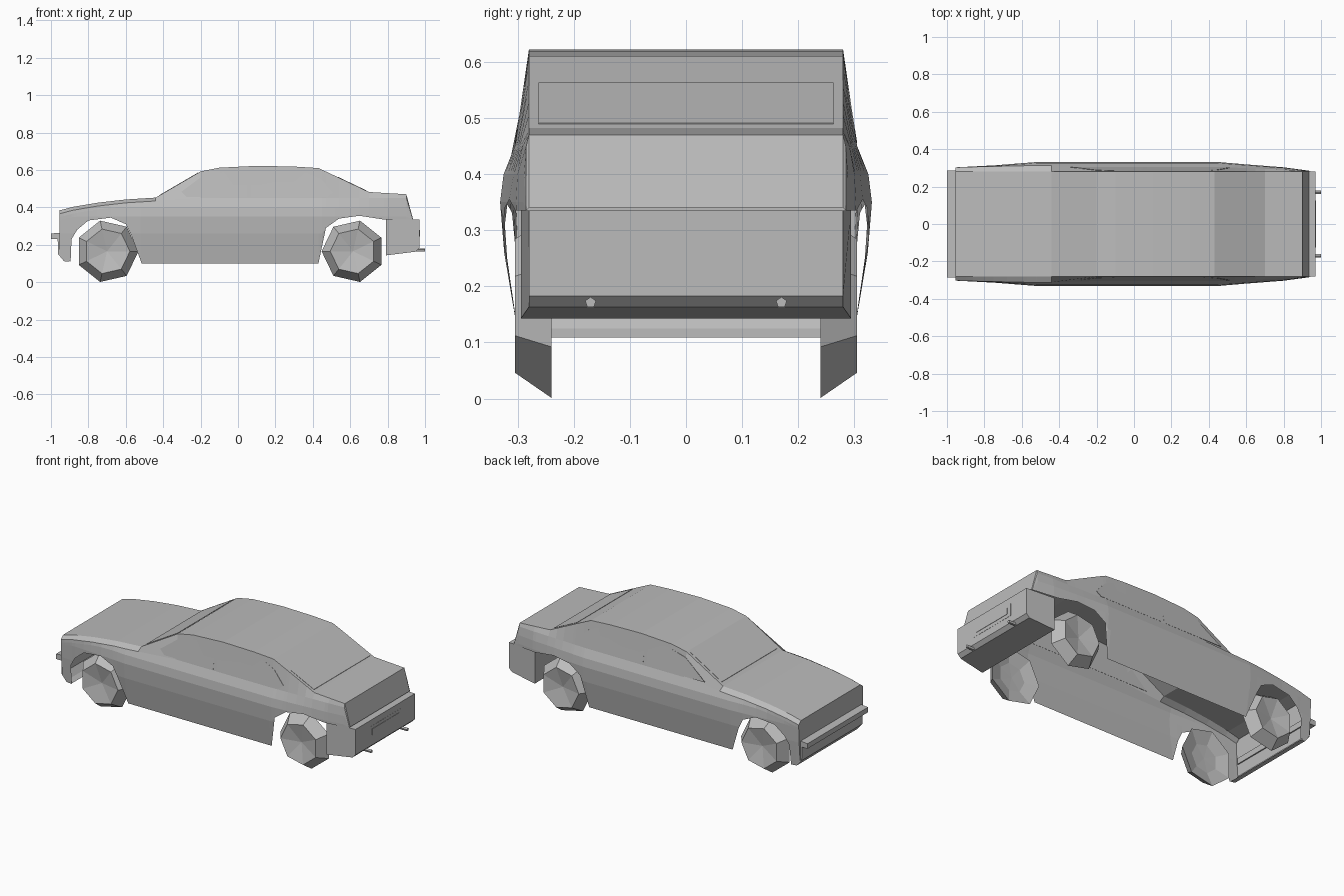
import bpy, bmesh, math
from mathutils import Vector

cube = bpy.data.objects.get("Cube")
if cube:
    bpy.data.objects.remove(cube, do_unlink=True)

# One grey for the whole car
grey = bpy.data.materials.new("plain_grey")
grey.use_nodes = True
COLOUR = (0.5, 0.5, 0.5, 1)
grey.diffuse_color = COLOUR
grey.node_tree.nodes["Principled BSDF"].inputs["Base Color"].default_value = COLOUR


def make(name, verts, faces, solid=True):
    bm = bmesh.new()
    vs = [bm.verts.new(v) for v in verts]
    for f in faces:
        bm.faces.new([vs[i] for i in f])
    bmesh.ops.remove_doubles(bm, verts=bm.verts, dist=0.0005)
    if solid:
        bmesh.ops.recalc_face_normals(bm, faces=bm.faces)
    mesh = bpy.data.meshes.new(name)
    bm.to_mesh(mesh)
    bm.free()
    mesh.materials.append(grey)
    obj = bpy.data.objects.new(name, mesh)
    bpy.context.collection.objects.link(obj)
    return obj


def prism(name, outline, offset):
    """Extrude a closed 3D outline by an offset vector."""
    n = len(outline)
    verts = [Vector(p) for p in outline]
    verts += [v + Vector(offset) for v in verts]
    faces = [list(range(n)), list(range(n, 2 * n))]
    faces += [(i, (i + 1) % n, n + (i + 1) % n, n + i) for i in range(n)]
    return make(name, verts, faces)


def interp(points, t):
    if t <= points[0][0]:
        return points[0][1]
    for (a, va), (b, vb) in zip(points, points[1:]):
        if t <= b:
            return va + (vb - va) * (t - a) / (b - a)
    return points[-1][1]


# Body curves: top line, lower edge with wheel arches, side bulge
TOP = [(-.95, .385), (-.88, .403), (-.75, .425), (-.6, .442), (-.44, .452),
       (-.2, .592), (-.1, .612), (.1, .622), (.3, .618), (.43, .61),
       (.52, .568), (.7, .482), (.9, .47), (.935, .34)]
EDGE = [(-.955, .15), (-.93, .12), (-.895, .11), (-.89, .23), (-.86, .28),
        (-.8, .33), (-.68, .345), (-.6, .31), (-.57, .25), (-.515, .1),
        (.43, .1), (.47, .29), (.54, .34), (.65, .355), (.78, .335)]
BULGE = [(-.95, .45), (-.75, .65), (-.52, 1), (.45, 1), (.6, .75), (.8, .45), (.935, .1)]
SIDE = [(.1, .297), (.2, .312), (.27, .326), (.36, .332), (.4, .325), (.45, .305), (.6, .281)]
LEVELS = [.45, .4, .35, .26]
HALF = .28


def side_y(x, z):
    return HALF + (interp(SIDE, z) - HALF) * interp(BULGE, x)


# Body shell, open underneath
stations = sorted({p[0] for p in TOP + EDGE + BULGE})
verts, faces = [], []
for x in stations:
    top, low = interp(TOP, x), interp(EDGE, x)
    half = [(HALF, top)]
    for i, level in enumerate(LEVELS):
        z = max(low, min(top - .018 * (i + 1), level))
        half.append((side_y(x, z), z))
    half.append((side_y(x, low), low))
    verts += [(x, -y, z) for y, z in reversed(half)] + [(x, y, z) for y, z in half]
n = 2 * (len(LEVELS) + 2)
for s in range(len(stations) - 1):
    for i in range(n - 1):
        a = s * n + i
        faces.append((a, a + n, a + n + 1, a + 1))
faces.append(list(range(n)))
make("body_shell", verts, faces)

# Front bumper and lower apron
prism("front_bumper", [(x, -.285, z) for x, z in
      [(-1, .23), (-1, .26), (-.945, .265), (-.945, .23)]], (0, .57, 0))
prism("front_apron", [(x, -.285, z) for x, z in
      [(-.964, .23), (-.962, .15), (-.93, .112), (-.9, .109), (-.925, .125), (-.952, .16), (-.952, .23)]],
      (0, .57, 0))

# Rear bumper with rounded plan corners
bumper_profile = [(.79, .143), (.95, .163), (.97, .183), (.97, .335), (.79, .335)]
bumper = prism("rear_bumper", [(x, -.28, z) for x, z in bumper_profile], (0, .56, 0))
for v in bumper.data.vertices:
    if v.co.x < .8:
        v.co.y *= 1.05

# Rear registration panel, two thin plates
for name, w, z0, z1, t in [("plate_surround", .152, .225, .298, .002), ("plate_blank", .126, .245, .28, .004)]:
    prism(name, [(.969, -w, z0), (.969, w, z0), (.969, w, z1), (.969, -w, z1)], (t, 0, 0))

# Front and rear glass as thin plates on the slopes
for name, x0, x1 in [("windscreen", -.42, -.215), ("rear_window", .535, .685)]:
    outline = [(x, y, interp(TOP, x) - .001) for x, y in
               [(x0, -.263), (x1, -.263), (x1, .263), (x0, .263)]]
    prism(name, outline, (0, 0, .003))

# Side windows
windows = {"front_side_window": [(-.34, .455), (-.2, .56), (-.08, .59), (.05, .595), (.05, .455)],
           "rear_side_window": [(.07, .455), (.07, .595), (.37, .585), (.44, .555), (.51, .48), (.48, .455)]}
for side, label in [(1, "left"), (-1, "right")]:
    for name, pts in windows.items():
        prism(f"{label}_{name}", [(x, side * (side_y(0, z) - .001), z) for x, z in pts],
              (0, side * .002, 0))


# Seven-sided tapered wheels with a dished face
def wheel(name, cx, side, start):
    cz, count = .165, 7
    verts, faces = [], []
    for y, r in [(.262, .085), (.24, .168), (.305, .122)]:
        for i in range(count):
            a = start + i * math.tau / count
            verts.append((cx + r * math.cos(a), side * y, cz + r * math.sin(a)))
    verts += [(cx, side * .265, cz), (cx, side * .28, cz)]
    inner, outer = 3 * count, 3 * count + 1
    for i in range(count):
        j = (i + 1) % count
        for k in (0, count):
            faces.append((k + i, k + j, k + count + j, k + count + i))
        faces.append((i, j, inner))
        faces.append((2 * count + i, 2 * count + j, outer))
    make(name, verts, faces)


for side, label in [(1, "left"), (-1, "right")]:
    wheel(f"front_{label}_wheel", -.70, side, 0)
    wheel(f"rear_{label}_wheel", .615, side, math.pi)
    # Exhaust tips, five-sided
    ring = [(.93, side * .17 + .01 * math.sin(i * math.tau / 5), .171 + .01 * math.cos(i * math.tau / 5))
            for i in range(5)]
    prism(f"{label}_exhaust_tip", ring, (.07, 0, 0))
